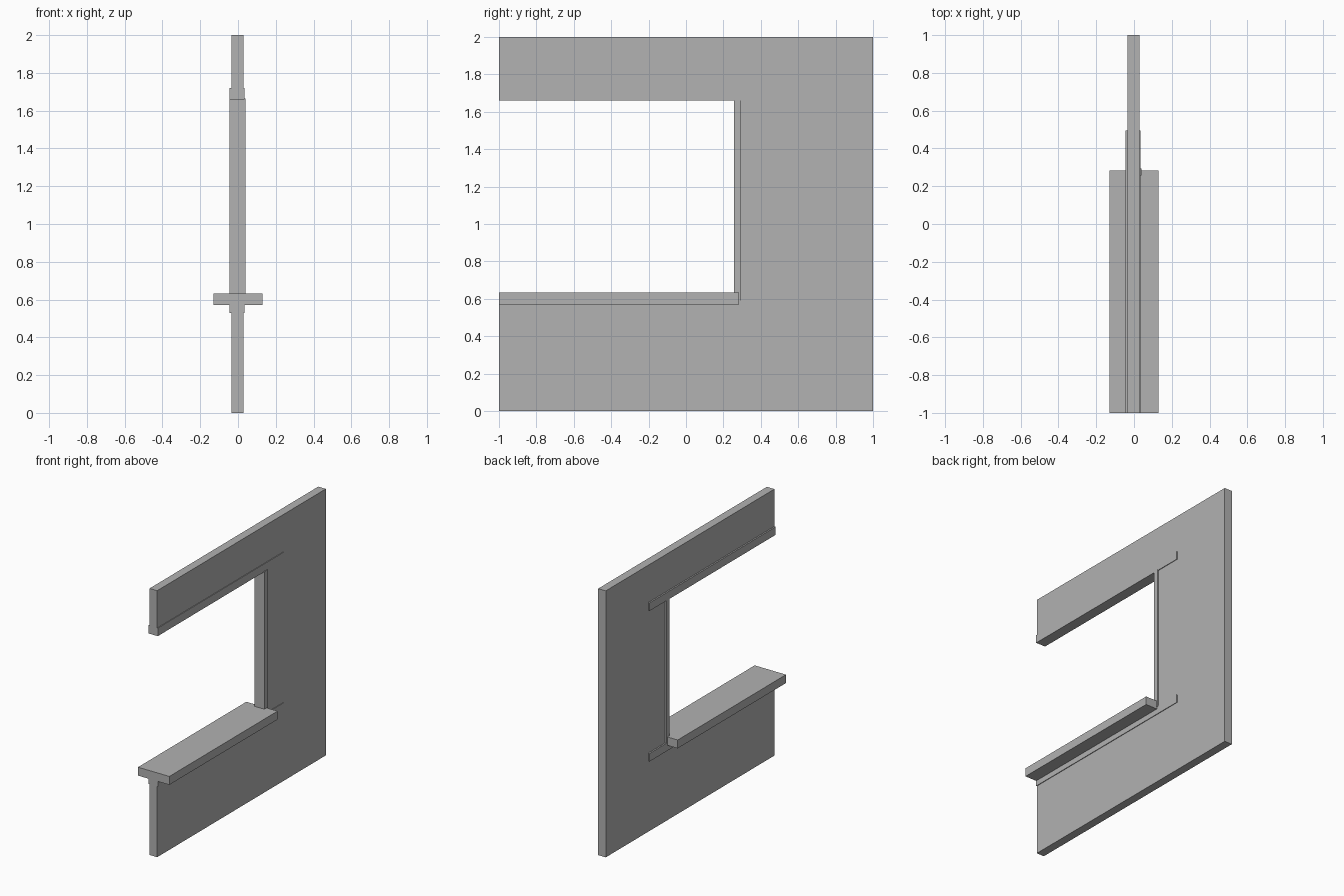
import bpy
import bmesh

cube = bpy.data.objects.get("Cube")
if cube:
    bpy.data.objects.remove(cube, do_unlink=True)

grey = bpy.data.materials.new("plain_grey")
grey.use_nodes = True
colour = (0.445, 0.445, 0.445, 1)
grey.diffuse_color = colour
grey.node_tree.nodes["Principled BSDF"].inputs["Base Color"].default_value = colour


def extrude_profile(name, x_range, profile):
    """Extrude a (y, z) outline across the wall thickness."""
    x0, x1 = x_range
    bm = bmesh.new()
    face = bm.faces.new([bm.verts.new((x0, y, z)) for y, z in profile])
    moved = bmesh.ops.extrude_face_region(bm, geom=[face])["geom"]
    verts = [v for v in moved if isinstance(v, bmesh.types.BMVert)]
    bmesh.ops.translate(bm, verts=verts, vec=(x1 - x0, 0, 0))
    bmesh.ops.recalc_face_normals(bm, faces=bm.faces)
    mesh = bpy.data.meshes.new(name)
    bm.to_mesh(mesh)
    bm.free()
    mesh.materials.append(grey)
    obj = bpy.data.objects.new(name, mesh)
    bpy.context.collection.objects.link(obj)
    return obj


def box(name, x_range, y_range, z_range):
    (y0, y1), (z0, z1) = y_range, z_range
    return extrude_profile(name, x_range, [(y0, z0), (y1, z0), (y1, z1), (y0, z1)])


# Wall panel with an opening that runs out through its front edge
wall_x = (-0.034, 0.029)
opening_y, opening_bottom, opening_top = 0.28, 0.58, 1.67
extrude_profile("wall", wall_x, [
    (-1, 0), (1, 0), (1, 2), (-1, 2), (-1, opening_top),
    (opening_y, opening_top), (opening_y, opening_bottom), (-1, opening_bottom)])

# Thin bands above and below the opening, reaching past its end
band_x = (-0.045, 0.034)
band_y = (-1, 0.495)
box("upper_band", band_x, band_y, (1.66, 1.72))
box("lower_band", band_x, band_y, (0.53, 0.59))

# Upright lining at the closed end of the opening
box("jamb", (-0.045, 0.039), (0.257, 0.295), (0.585, 1.665))

# Wide counter along the bottom of the opening
box("counter", (-0.13, 0.13), (-1, 0.284), (0.57, 0.633))
